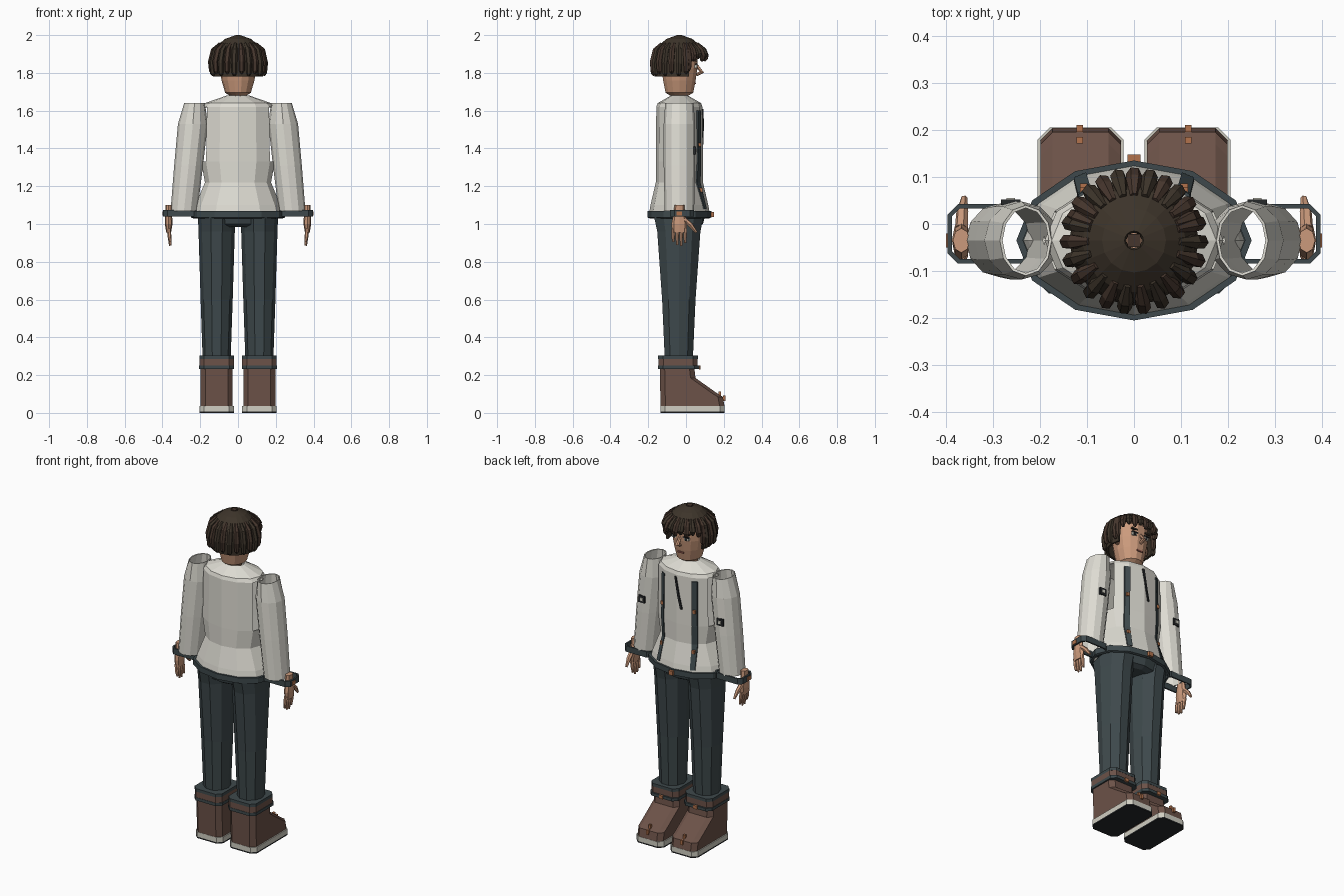
import bpy, bmesh, math
from mathutils import Vector

if "Cube" in bpy.data.objects:
    bpy.data.objects.remove(bpy.data.objects["Cube"])

SIDES = (("left", 1), ("right", -1))
CY = -0.035


def material(name, r, g, b):
    lin = [(c / 255 / 12.92) if c < 11 else ((c / 255 + 0.055) / 1.055) ** 2.4 for c in (r, g, b)] + [1]
    m = bpy.data.materials.new(name)
    m.use_nodes = True
    m.diffuse_color = lin
    bsdf = next(n for n in m.node_tree.nodes if n.type == 'BSDF_PRINCIPLED')
    bsdf.inputs["Base Color"].default_value = lin
    bsdf.inputs["Roughness"].default_value = 0.8
    return m


WHITE = material("jacket off white", 222, 220, 211)
SLATE = material("dark slate", 62, 73, 76)
BROWN = material("boot brown", 108, 82, 72)
SOLE = material("sole cream", 208, 206, 194)
BLACK = material("near black", 38, 40, 42)
SKIN = material("skin", 203, 154, 124)
HAIR = material("hair brown", 61, 52, 42)
TUFT = material("hair tuft brown", 70, 54, 45)
COPPER = material("copper", 178, 114, 76)
LIP = material("lip", 150, 92, 80)


def ell(cx, cy, z, rx, ry, n=12):
    return [(cx + rx * math.cos(i * math.tau / n), cy + ry * math.sin(i * math.tau / n), z) for i in range(n)]


def rect(x0, x1, y0, y1, z, c):
    return [(x0 + c, y0, z), (x1 - c, y0, z), (x1, y0 + c, z), (x1, y1 - c, z),
            (x1 - c, y1, z), (x0 + c, y1, z), (x0, y1 - c, z), (x0, y0 + c, z)]


def loft(name, rings, mat, s=1, caps=True, thick=0, drop=None):
    """Skin a list of rings; s mirrors in x, drop removes faces by centre."""
    bm = bmesh.new()
    vs = [[bm.verts.new((s * x, y, z)) for x, y, z in r] for r in rings]
    n = len(rings[0])
    for a, b in zip(vs, vs[1:]):
        for i in range(n):
            bm.faces.new((a[i], a[(i + 1) % n], b[(i + 1) % n], b[i]))
    if caps:
        bm.faces.new(vs[0])
        bm.faces.new(vs[-1])
    bmesh.ops.recalc_face_normals(bm, faces=bm.faces)
    if drop:
        gone = [f for f in bm.faces if drop(f.calc_center_median())]
        bmesh.ops.delete(bm, geom=gone, context='FACES')
    me = bpy.data.meshes.new(name)
    bm.to_mesh(me)
    bm.free()
    me.materials.append(mat)
    ob = bpy.data.objects.new(name, me)
    bpy.context.collection.objects.link(ob)
    if thick:
        mod = ob.modifiers.new("thickness", 'SOLIDIFY')
        mod.thickness = thick
    return ob


def block(name, x, y, z, dx, dy, dz, mat, s=1):
    rings = [[(x + i * dx / 2, y + j * dy / 2, z + k * dz / 2)
              for i, j in ((-1, -1), (1, -1), (1, 1), (-1, 1))] for k in (-1, 1)]
    return loft(name, rings, mat, s)


def tube(name, pts, radii, mat, s=1, n=6):
    """Tapered strand through a few points."""
    pts = [Vector(p) for p in pts]
    rings = []
    for i, (p, r) in enumerate(zip(pts, radii)):
        d = (pts[min(i + 1, len(pts) - 1)] - pts[max(i - 1, 0)]).normalized()
        u = d.cross(Vector((0.1, 1, 0.05))).normalized()
        v = d.cross(u)
        rings.append([tuple(p + r * (u * math.cos(k * math.tau / n) + v * math.sin(k * math.tau / n)))
                      for k in range(n)])
    return loft(name, rings, mat, s)


# Jacket body: skirt, waist, chest with open armholes, yoke
BODY = [(1.06, .235, .16), (1.10, .225, .153), (1.22, .175, .125), (1.33, .195, .125),
        (1.62, .19, .122), (1.64, .175, .115), (1.68, .06, .045)]
loft("jacket_body", [ell(0, CY, z, rx, ry) for z, rx, ry in BODY], WHITE, caps=False, thick=0.006,
     drop=lambda c: 1.35 < c.z < 1.6 and abs(c.x) > 0.15)
loft("jacket_hem", [ell(0, CY, z, rx, ry) for z, rx, ry in
                    ((1.03, .238, .158), (1.035, .25, .17), (1.068, .25, .17))],
     SLATE, caps=False, thick=0.014)


def chest_y(x, z):
    """Depth of the jacket surface on the face side."""
    for (z0, a0, b0), (z1, a1, b1) in zip(BODY, BODY[1:]):
        if z <= z1:
            t = max(0, (z - z0) / (z1 - z0))
            rx, ry = a0 + t * (a1 - a0), b0 + t * (b1 - b0)
            break
    u = abs(x) / rx
    e = (1 - u * 0.268) if u < 0.5 else (0.866 - (u - 0.5))
    return CY + ry * e


def strip(name, path, width, mat, s=1):
    rings = []
    for x, z in path:
        a, b = x - width / 2, x + width / 2
        ya, yb = chest_y(a, z), chest_y(b, z)
        rings.append([(a, ya - .004, z), (b, yb - .004, z), (b, yb + .007, z), (a, ya + .007, z)])
    return loft(name, rings, mat, s)


# Straps, zip and fastenings on the jacket
for side, s in SIDES:
    strip(side + "_jacket_strap", [(.115, 1.08), (.105, 1.22), (.108, 1.33), (.105, 1.6)], .026, SLATE, s)
    for z in (1.18, 1.42):
        block(side + "_strap_stud", .107, chest_y(.107, z) + .006, z, .016, .014, .02, COPPER, s)
strip("zip_flap", [(-.03, 1.42), (-.012, 1.5), (.008, 1.61)], .012, BLACK)
block("hem_buckle", 0, .138, 1.05, .028, .02, .026, COPPER)

# Sleeves, cuffs, patches and hands
SLEEVE = [(1.64, .175, .285, .075), (1.53, .16, .318, .083), (1.31, .185, .338, .083), (1.07, .215, .357, .078)]
for side, s in SIDES:
    loft(side + "_sleeve", [ell((a + b) / 2, CY, z, (b - a) / 2, ry) for z, a, b, ry in SLEEVE],
         WHITE, s, caps=False, thick=0.006)
    loft(side + "_cuff", [rect(.212, .396, -.084, .042, z, .022) for z in (1.04, 1.075)],
         SLATE, s, caps=False, thick=0.01)
    block(side + "_cuff_stud", .395, CY, 1.055, .01, .03, .022, COPPER, s)
    block(side + "_patch", .262, .046, 1.39, .042, .012, .042, BLACK, s)
    block(side + "_patch_badge", .262, .053, 1.39, .018, .004, .018, SOLE, s)
    loft(side + "_palm", [ell(.367, CY, z, rx, ry, 8) for z, rx, ry in
                          ((.955, .013, .038), (1.0, .02, .042), (1.06, .018, .03), (1.1, .018, .026))], SKIN, s)
    for i, low in enumerate((.905, .888, .885, .9)):
        y = -.067 + i * .021
        tube(side + "_finger", [(.367, y, .975), (.362, y - .001, .93), (.359, y, low)],
             (.0105, .01, .006), SKIN, s)
    tube(side + "_thumb", [(.367, -.01, 1.025), (.365, .025, .995), (.361, .055, .955)],
         (.014, .013, .007), SKIN, s)

# Trousers
loft("trouser_seat", [ell(0, CY, z, rx, ry) for z, rx, ry in
                      ((.985, .1, .1), (1.0, .2, .125), (1.05, .215, .138))], SLATE)
LEG = [(1.04, .112, .1, .138), (.96, .113, .096, .12), (.6, .113, .085, .093), (.28, .113, .074, .078)]
for side, s in SIDES:
    loft(side + "_trouser_leg", [ell(x, CY - .003, z, rx, ry, 10) for z, x, rx, ry in LEG], SLATE, s)

# Boots
UPPER = [(.035, .204), (.085, .195), (.1, .17), (.185, .05), (.23, .045), (.3, .048)]
for side, s in SIDES:
    loft(side + "_boot_tread", [rect(.022, .205, -.136, .205, z, .026) for z in (0, .008)], BLACK, s)
    loft(side + "_boot_sole", [rect(.022, .205, -.136, .205, z, .026) for z in (.008, .037)], SOLE, s)
    loft(side + "_boot_upper", [rect(.028, .199, -.134 - z * .02, y, z, .026) for z, y in UPPER], BROWN, s)
    loft(side + "_boot_cuff", [rect(.022, .205, -.146, .062, z, .026) for z in (.25, .285)], BROWN, s)
    loft(side + "_boot_rim", [rect(.022, .205, -.147, .063, z, .026) for z in (.285, .303)], SLATE, s)
    loft(side + "_boot_band", [rect(.02, .207, -.148, .072, z, .026) for z in (.232, .25)], SLATE, s)
    block(side + "_boot_buckle", .115, .073, .241, .024, .01, .02, COPPER, s)
    for y, z in ((.178, .1), (.203, .078)):
        block(side + "_boot_lace", .115, y, z, .014, .014, .028, COPPER, s)

# Neck, head and face
loft("neck", [ell(0, CY - .005, z, .045, .042, 10) for z in (1.62, 1.72)], SKIN)
HEAD = [(1.68, .045, .05), (1.695, .068, .075), (1.76, .087, .088), (1.82, .098, .097),
        (1.9, .1, .1), (1.96, .06, .06)]
loft("head", [ell(0, CY, z, rx, ry, 14) for z, rx, ry in HEAD], SKIN)
tube("nose", [(0, .05, 1.852), (0, .066, 1.825), (0, .084, 1.805), (0, .055, 1.79)],
     (.006, .01, .013, .009), SKIN)
block("mouth", 0, .047, 1.745, .04, .012, .009, LIP)
for side, s in SIDES:
    block(side + "_eye_white", .04, .051, 1.835, .032, .014, .016, SOLE, s)
    block(side + "_iris", .04, .0565, 1.835, .015, .008, .016, BLACK, s)
    block(side + "_eyelash", .04, .056, 1.846, .037, .012, .006, BLACK, s)
    block(side + "_brow", .042, .055, 1.866, .042, .012, .009, HAIR, s)
    loft(side + "_ear", [ell(.1, CY + .01, z, .014, r, 8) for z, r in ((1.785, .008), (1.81, .018), (1.835, .012))],
         SKIN, s)

# Hair: cap open over the face, with hanging tufts and a fringe
CAP = [(1.78, .132), (1.86, .138), (1.9, .133), (1.945, .11), (1.98, .068), (1.997, .02)]
loft("hair_cap", [ell(0, CY, z, r, r, 16) for z, r in CAP], HAIR, caps=False, thick=0.012,
     drop=lambda c: c.z < 1.88 and c.y > 0.015)
block("hair_crown", 0, CY, 1.993, .028, .028, .014, TUFT)


def tuft(name, deg, low, mat, r, reach):
    c, d = math.cos(math.radians(deg)), math.sin(math.radians(deg))
    path = [(.095, 1.955), (.128, 1.92), (reach, (1.92 + low) / 2), (reach - .003, low + .014), (reach - .008, low)]
    tube(name, [(k * c, CY + k * d, z) for k, z in path], (r * .5, r, r, r * .85, r * .4), mat)


for i in range(14):
    tuft("hair_tuft", 165 + i * 210 / 13, 1.785 + .012 * (i % 2), (HAIR, TUFT)[i % 2], .016, .143)
for i in range(9):
    tuft("fringe_tuft", 34 + i * 14, 1.862 + .014 * (i % 2), (TUFT, HAIR)[i % 2], .017, .14)
for deg in (22, 158):
    tuft("temple_tuft", deg, 1.81, TUFT, .016, .137)
